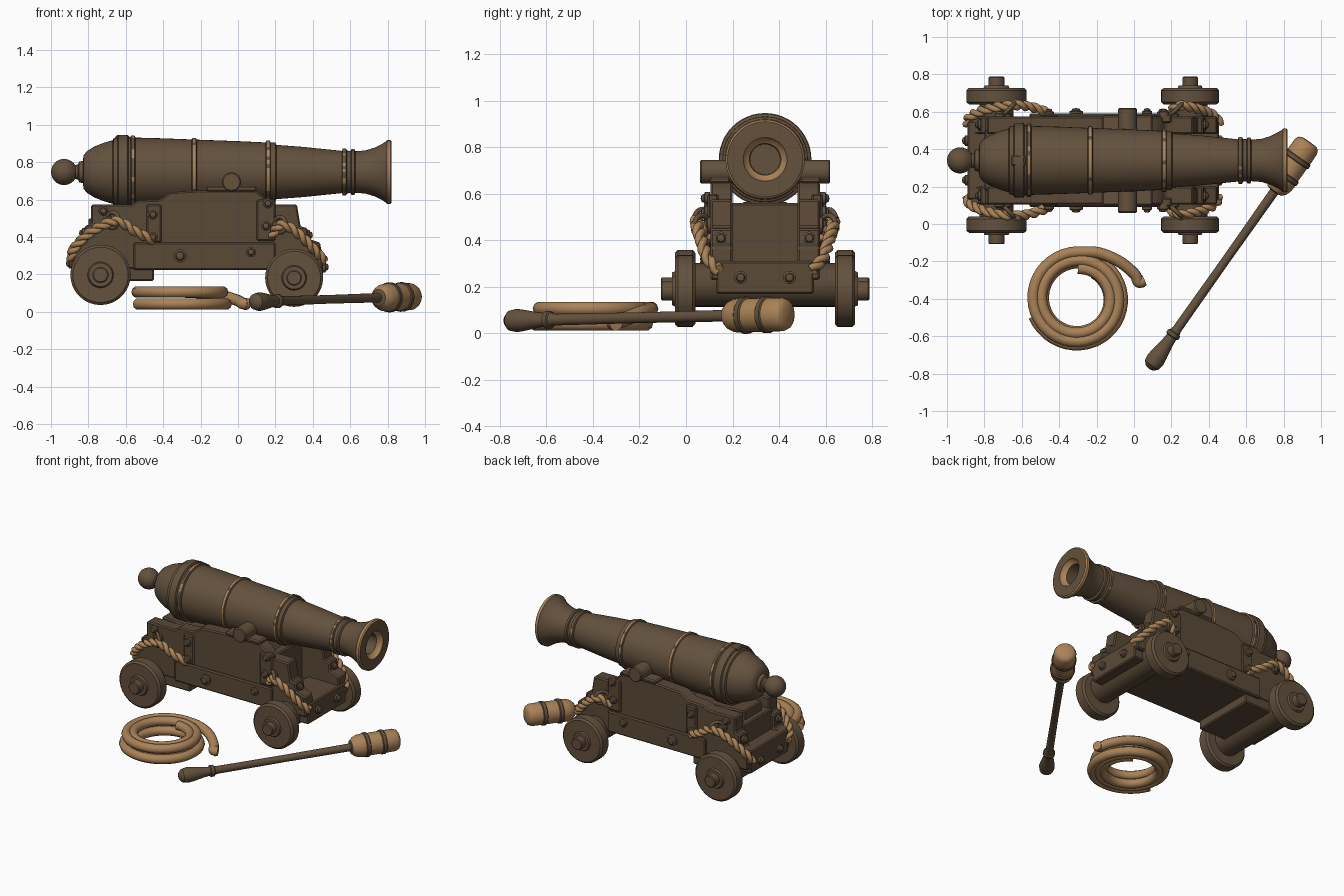
import bpy, bmesh, math, random
from mathutils import Vector

if "Cube" in bpy.data.objects:
    bpy.data.objects.remove(bpy.data.objects["Cube"])

random.seed(4)
CY = 0.34          # centre line of the gun in y


def material(name, rgb):
    m = bpy.data.materials.new(name)
    m.diffuse_color = (*rgb, 1)
    m.use_nodes = True
    m.node_tree.nodes["Principled BSDF"].inputs["Base Color"].default_value = m.diffuse_color
    return m


DARK = material("dark_brown", (0.125, 0.082, 0.047))
WOOD = material("carriage_brown", (0.102, 0.067, 0.039))
TAN = material("rope_tan", (0.40, 0.225, 0.098))


def finish(name, bm, mats, angle=35):
    bmesh.ops.remove_doubles(bm, verts=bm.verts, dist=0.0002)
    bmesh.ops.recalc_face_normals(bm, faces=bm.faces)
    for f in bm.faces:
        f.smooth = True
    for e in bm.edges:
        e.smooth = len(e.link_faces) == 2 and e.calc_face_angle(0) < math.radians(angle)
    me = bpy.data.meshes.new(name)
    bm.to_mesh(me)
    bm.free()
    for m in mats:
        me.materials.append(m)
    ob = bpy.data.objects.new(name, me)
    bpy.context.collection.objects.link(ob)
    return ob


def lathe(name, origin, direction, profile, mats, seg=32, rule=None):
    """Turn (distance, radius) points round an axis; rule(dist, angle) picks the colour."""
    q = Vector(direction).to_track_quat('Z', 'Y')
    o = Vector(origin)
    bm = bmesh.new()
    rings = [[bm.verts.new(o + q @ Vector((r * math.cos(2 * math.pi * k / seg),
                                           r * math.sin(2 * math.pi * k / seg), s)))
              for k in range(seg)] for s, r in profile]
    for i in range(len(rings) - 1):
        mid = (profile[i][0] + profile[i + 1][0]) / 2
        for k in range(seg):
            n = (k + 1) % seg
            f = bm.faces.new((rings[i][k], rings[i][n], rings[i + 1][n], rings[i + 1][k]))
            if rule:
                f.material_index = rule(mid, 2 * math.pi * k / seg)
    return finish(name, bm, mats)


def slab(name, outline, y0, y1, mat=WOOD, bevel=0.008):
    """Extrude an x-z outline from y0 to y1 with worn edges."""
    bm = bmesh.new()
    a = [bm.verts.new((x, y0, z)) for x, z in outline]
    b = [bm.verts.new((x, y1, z)) for x, z in outline]
    bm.faces.new(a)
    bm.faces.new(b[::-1])
    for i in range(len(a)):
        j = (i + 1) % len(a)
        bm.faces.new((a[i], b[i], b[j], a[j]))
    bmesh.ops.recalc_face_normals(bm, faces=bm.faces)
    bmesh.ops.bevel(bm, geom=list(bm.edges), offset=bevel, segments=1, affect='EDGES')
    return finish(name, bm, [mat], 20)


def box(name, x0, x1, y0, y1, z0, z1, mat=WOOD, bevel=0.008):
    return slab(name, [(x0, z0), (x1, z0), (x1, z1), (x0, z1)], y0, y1, mat, bevel)


def tube(name, pts, radius, mat, cyclic=False):
    cu = bpy.data.curves.new(name, 'CURVE')
    cu.dimensions = '3D'
    cu.bevel_depth, cu.bevel_resolution, cu.use_fill_caps = radius, 3, True
    sp = cu.splines.new('POLY')
    sp.points.add(len(pts) - 1)
    for p, c in zip(sp.points, pts):
        p.co = (*c, 1)
    sp.use_cyclic_u = cyclic
    tmp = bpy.data.objects.new("tmp", cu)
    bpy.context.collection.objects.link(tmp)
    bpy.context.view_layer.update()
    bm = bmesh.new()
    me = tmp.to_mesh()
    bm.from_mesh(me)
    tmp.to_mesh_clear()
    bpy.data.objects.remove(tmp)
    for f in bm.faces:
        f.material_index = 0
    return finish(name, bm, [mat], 50)


def smooth_path(pts, n=14):
    p = [Vector(v) for v in pts]
    p = [2 * p[0] - p[1]] + p + [2 * p[-1] - p[-2]]
    out = []
    for i in range(1, len(p) - 2):
        for k in range(n):
            t = k / n
            out.append(0.5 * (2 * p[i] + (p[i + 1] - p[i - 1]) * t
                              + (2 * p[i - 1] - 5 * p[i] + 4 * p[i + 1] - p[i + 2]) * t * t
                              + (3 * p[i] - p[i - 1] - 3 * p[i + 1] + p[i + 2]) * t ** 3))
    return out + [p[-2]]


def twisted_rope(name, pts, offset=0.013, radius=0.016, pitch=0.11):
    path = smooth_path(pts)
    for strand in range(2):
        dist, out = 0, []
        for i, c in enumerate(path):
            t = (path[min(i + 1, len(path) - 1)] - path[max(i - 1, 0)]).normalized()
            u = t.cross(Vector((0, 0, 1))).normalized()
            v = t.cross(u)
            if i:
                dist += (c - path[i - 1]).length
            a = 2 * math.pi * dist / pitch + math.pi * strand
            out.append(c + offset * (u * math.cos(a) + v * math.sin(a)))
        tube(f"{name}_strand_{strand + 1}", out, radius, TAN)


def bolt(name, p, d, r=0.028):
    lathe(name, p, d, [(-0.01, r), (0.012, r), (0.016, r * .7), (0.026, r * .55), (0.03, 0)], [DARK], 12)


# Barrel: breech ball, raised rings, flared muzzle and bore in one turned profile
ball = [(-0.93 - 0.07 * math.cos(a), 0.07 * math.sin(a)) for a in [math.pi * i / 12 for i in range(10)]]
barrel = ball + [
    (-0.87, .038), (-.855, .04), (-.85, .055), (-.83, .06), (-.825, .09), (-.81, .11), (-.77, .135),
    (-.72, .155), (-.67, .17), (-.665, .182), (-.645, .185), (-.64, .197), (-.59, .199), (-.585, .188),
    (-.575, .188), (-.57, .196), (-.553, .196), (-.548, .184), (-.4, .18), (-.248, .174), (-.243, .183),
    (-.225, .183), (-.22, .173), (0, .165), (.147, .158), (.152, .168), (.17, .168), (.175, .158),
    (.2, .158), (.205, .145), (.35, .134), (.555, .113), (.56, .125), (.578, .125), (.583, .114),
    (.602, .113), (.607, .123), (.622, .123), (.627, .111), (.68, .115), (.73, .13), (.77, .15),
    (.79, .163), (.797, .17), (.815, .17), (.822, .162), (.822, .094), (.805, .088), (.79, .068),
    (.4, .064), (.4, 0)]


def wear(s, a):
    if s > 0.795 and s < 0.8215:
        return 1
    for c, amount in ((-.5615, .35), (-.234, .8), (.161, .55), (.569, .3)):
        if abs(s - c) < 0.004:
            return int(random.random() < amount)
    return 0


lathe("barrel", (0, CY, .748), (1, 0, 0), barrel, [DARK, TAN], 48, wear)
box("vent_block", -.655, -.58, CY - .03, CY + .03, .90, .945, DARK)
lathe("trunnions", (-.035, .06, .695), (0, 1, 0),
      [(0, 0), (0, .045), (.006, .051), (.554, .051), (.56, .045), (.56, 0)], [DARK], 24)

# Carriage sides, mirrored about the centre line
cheek = [(-.88, .23), (-.88, .35), (-.82, .37), (-.82, .46), (-.785, .47), (-.785, .575), (-.56, .575),
         (-.54, .595), (-.42, .60), (-.36, .64), (-.2, .65), (.09, .65), (.14, .615), (.17, .575),
         (.315, .575), (.335, .455), (.37, .45), (.38, .39), (.44, .37), (.455, .23)]
wheel = [(0, 0), (0, .145), (.012, .158), (.075, .158), (.087, .145), (.087, .068), (.1, .062),
         (.1, .042), (.143, .042), (.148, .036), (.148, 0)]
for s, side in ((-1, "right"), (1, "left")):
    Y = lambda d: CY + s * d
    slab(side + "_cheek", cheek, Y(.14), Y(.235))
    slab(side + "_lower_plank", [(-.56, .225), (.2, .225), (.2, .37), (-.56, .37)], Y(.15), Y(.25))
    box(side + "_rear_strap", -.49, -.41, Y(.2), Y(.247), .37, .575)
    box(side + "_front_strap", .1, .2, Y(.2), Y(.247), .38, .6)
    box(side + "_trunnion_cap", -.17, .1, Y(.15), Y(.24), .645, .672, DARK)
    for i, (x, z, d) in enumerate([(-.455, .52, .247), (-.455, .40, .247), (-.31, .3, .25), (.07, .32, .25),
                                   (.16, .58, .247), (.15, .46, .247), (-.72, .54, .235)]):
        bolt(f"{side}_bolt_{i + 1}", (x, Y(d), z), (0, s, 0), .036 if i == 2 else .027)
    for nm, x, z, dx in (("front_low", .455, .24, 1), ("rear_low", -.89, .26, -1),
                         ("front_high", .37, .41, 1), ("rear_high", -.82, .42, -1)):
        bolt(f"{side}_{nm}_bolt", (x, Y(.105 if "low" in nm else .19), z), (dx, 0, 0))
    # Wheels
    for nm, x, z, k in (("front", .30, .182, .98), ("rear", -.735, .198, 1.02)):
        lathe(f"{side}_{nm}_wheel", (x, Y(.30), z), (0, s, 0), [(a, r * k) for a, r in wheel], [DARK], 36)
    # Eye rings and the ropes through them
    for nm, x, z, t in (("front", .225, .465, 1), ("rear", -.67, .49, -1)):
        pts = []
        for i in range(20):
            a = 2 * math.pi * i / 20
            pts.append((x + .032 * math.cos(a), Y(.272 + .032 * math.cos(a)), z + .042 * math.sin(a)))
        tube(f"{side}_{nm}_eye_ring", pts, .011, DARK, True)
        bolt(f"{side}_{nm}_ring_base", (x - .02, Y(.235), z), (0, s, 0), .035)
    twisted_rope(side + "_rear_rope", [(-.89, Y(.19), .28), (-.875, Y(.235), .34), (-.78, Y(.275), .43),
                                       (-.65, Y(.295), .485), (-.55, Y(.285), .43), (-.45, Y(.25), .38)])
    twisted_rope(side + "_front_rope", [(.18, Y(.245), .41), (.235, Y(.29), .465), (.32, Y(.28), .42),
                                        (.41, Y(.25), .33), (.46, Y(.2), .27)])

# Cross pieces, floor, axles and the wedge bed under the breech
box("floor", -.8, .38, .12, .56, .225, .29)
box("rear_bolster", -.73, -.45, .11, .57, .165, .3)
box("front_transom", .2, .455, .13, .55, .17, .31)
box("rear_transom", -.89, -.78, .13, .55, .2, .36)
box("rear_cross_block", -.8, -.68, .18, .5, .28, .5)
box("breast_plate", .1, .16, .18, .5, .28, .56)
slab("breech_wedge", [(-.76, .47), (-.3, .47), (-.3, .53), (-.76, .565)], .24, .44)
for nm, x, z in (("front", .30, .21), ("rear", -.735, .205)):
    lathe(nm + "_axle", (x, .03, z), (0, 1, 0), [(0, 0), (0, .092), (.62, .092), (.62, 0)], [WOOD], 24)

# Rope coil: two stacked spirals, the upper one running off into a loose tail
def spiral(z, r0, r1, turns, start):
    n = int(turns * 40)
    return [Vector((-.30 + (r0 + (r1 - r0) * i / n) * math.cos(start - 2 * math.pi * turns * i / n),
                    -.40 + (r0 + (r1 - r0) * i / n) * math.sin(start - 2 * math.pi * turns * i / n), z))
            for i in range(n + 1)]


tube("rope_coil_lower", spiral(.042, .163, .252, 2.6, 1), .031, TAN)
upper = spiral(.106, .163, .25, 2, math.pi / 2)
tail = smooth_path([upper[-1], (-.19, -.155, .10), (-.08, -.20, .085), (0, -.265, .06),
                    (.025, -.31, .045), (.055, -.30, .042)], 8)
tube("rope_coil_upper", upper + tail[1:], .031, TAN)
tube("rope_coil_end_binding", tail[-6:-3], .033, TAN)

# Rammer lying on the ground: knob, long pole and padded head
A, B = Vector((.08, -.775, .054)), Vector((.938, .44, .082))
rammer = [(0, 0), (.006, .025), (.025, .044), (.06, .05), (.1, .045), (.17, .033), (.21, .029), (.215, .038),
          (.235, .038), (.24, .031), (.26, .025), (.7, .023), (1.16, .025), (1.165, .045), (1.185, .062),
          (1.21, .072), (1.25, .075), (1.255, .08), (1.275, .08), (1.28, .072), (1.36, .073), (1.365, .079),
          (1.385, .079), (1.39, .073), (1.455, .072), (1.475, .064), (1.486, .048), (1.488, 0)]
lathe("rammer", A, B - A, rammer, [DARK, TAN], 28,
      lambda s, a: int(s > 1.165 and not (1.25 < s < 1.28 or 1.36 < s < 1.39)))
